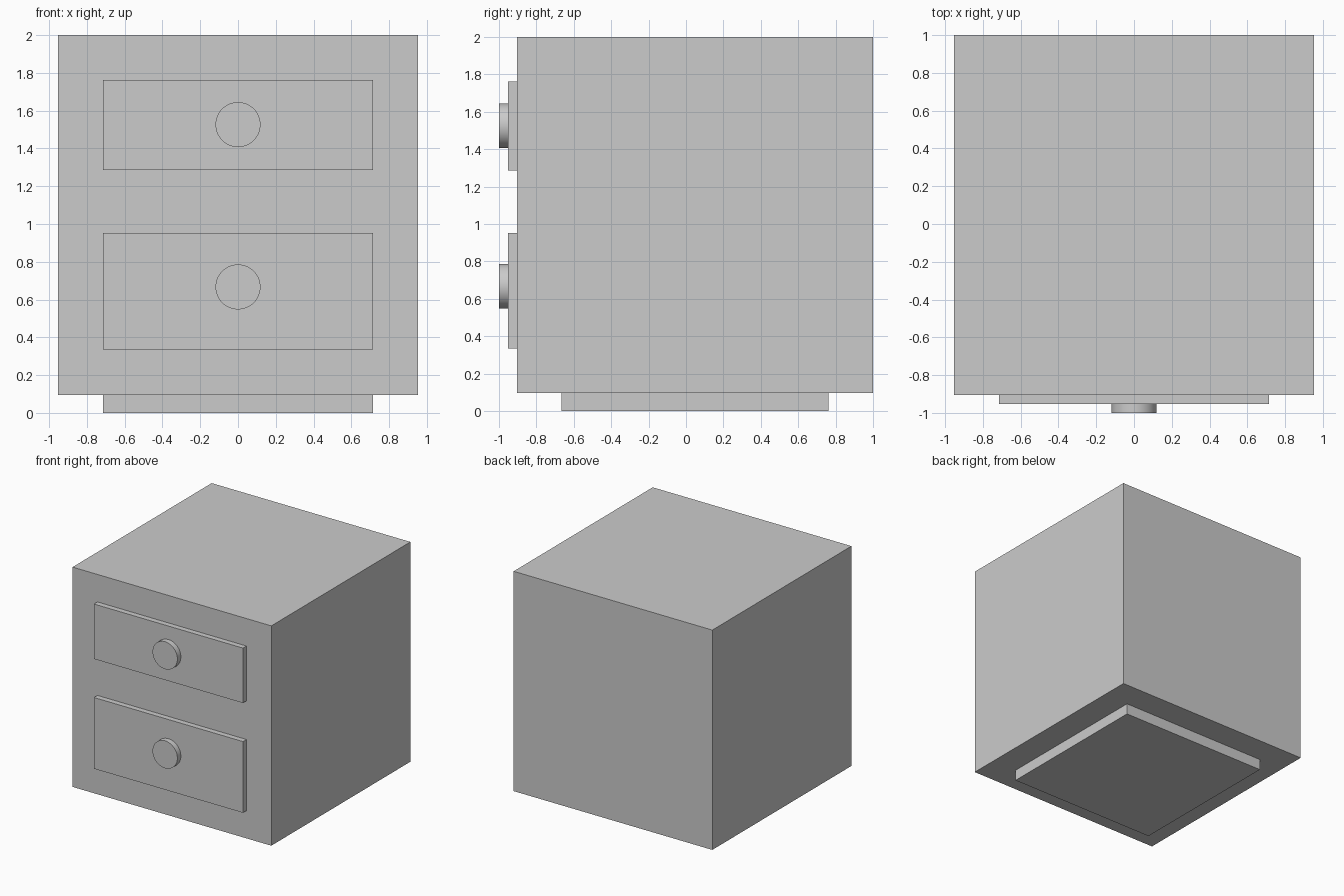
import bpy, math

if "Cube" in bpy.data.objects:
    bpy.data.objects.remove(bpy.data.objects["Cube"])

W = 2 / 1.05          # cabinet width, depth and height
T = 0.025 * W         # thickness of drawer fronts and knobs
FRONT = -1 + 2 * T    # y of the cabinet's front face


def box(name, x, y, z):
    """Box from (min, max) ranges."""
    centre = [(a + b) / 2 for a, b in (x, y, z)]
    bpy.ops.mesh.primitive_cube_add(size=1, location=centre)
    ob = bpy.context.object
    ob.name = name
    ob.scale = [b - a for a, b in (x, y, z)]
    bpy.ops.object.transform_apply(location=False, rotation=False, scale=True)
    return ob


def knob(name, z):
    """Round knob whose axis points to the front."""
    bpy.ops.mesh.primitive_cylinder_add(
        vertices=64, radius=W / 16, depth=T,
        location=(0, FRONT - 1.5 * T, z), rotation=(math.pi / 2, 0, 0))
    bpy.context.object.name = name
    bpy.ops.object.shade_smooth_by_angle(angle=math.radians(30))


# Cabinet body and recessed plinth
h = 0.375 * W
mid = (FRONT + 1) / 2
box("cabinet_body", (-W / 2, W / 2), (FRONT, 1), (2 - W, 2))
box("plinth", (-h, h), (mid - h, mid + h), (0, 2 - W))

# Drawer fronts with knobs: name, bottom, top, knob height
for name, z0, z1, zk in (("upper", 1.286, 1.762, 1.526),
                         ("lower", 0.335, 0.952, 0.667)):
    box(name + "_drawer_front", (-h, h), (FRONT - T, FRONT), (z0, z1))
    knob(name + "_drawer_knob", zk)
